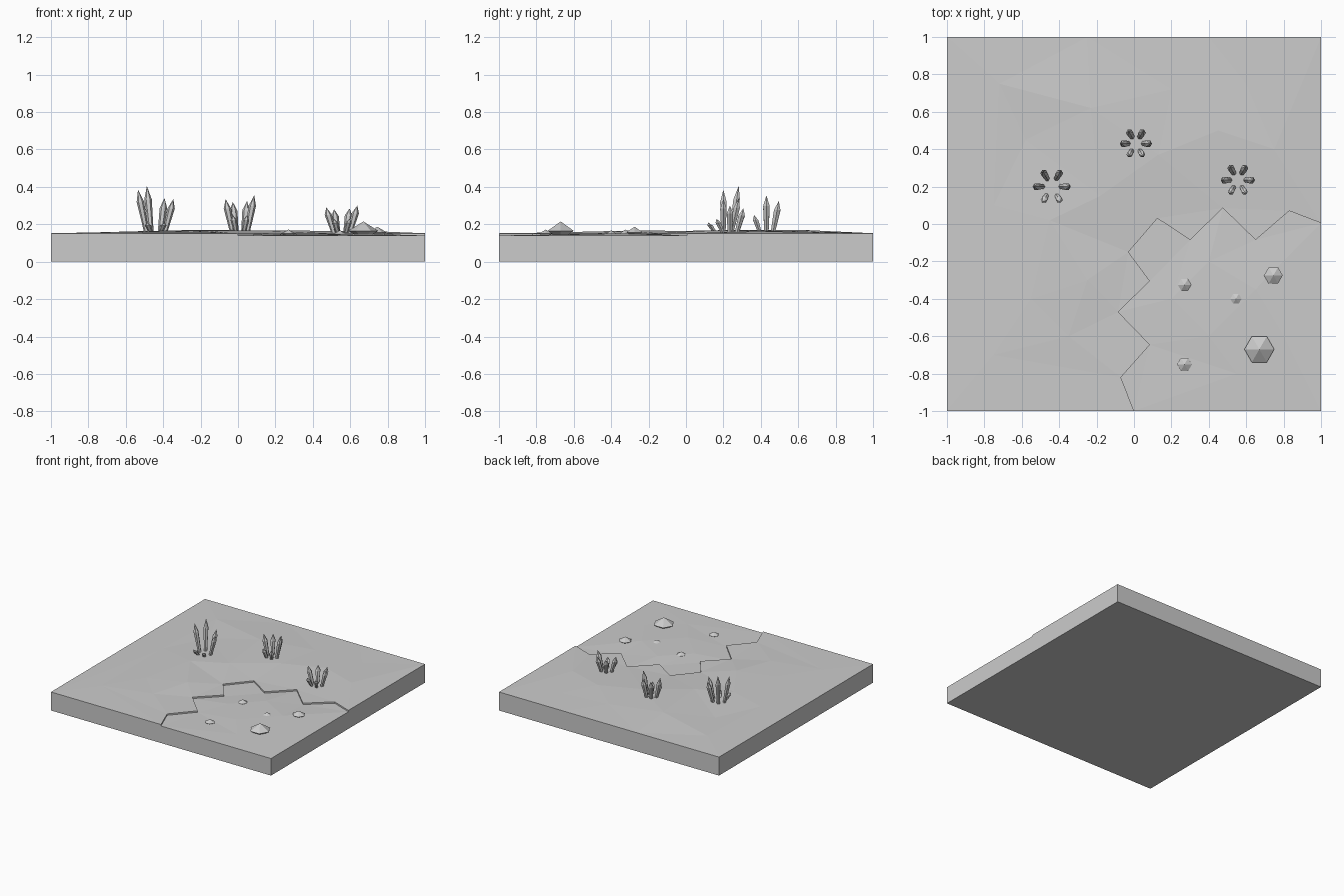
import bpy, bmesh
from math import cos, sin, radians
from mathutils import Vector
from mathutils.geometry import delaunay_2d_cdt

cube = bpy.data.objects.get("Cube")
if cube:
    bpy.data.objects.remove(cube)

stone = bpy.data.materials.new("grey_stone")
stone.use_nodes = True
GREY = (0.6, 0.6, 0.6, 1)
stone.diffuse_color = GREY
stone.node_tree.nodes["Principled BSDF"].inputs["Base Color"].default_value = GREY


def finish(name, bm):
    bmesh.ops.recalc_face_normals(bm, faces=bm.faces)
    mesh = bpy.data.meshes.new(name)
    bm.to_mesh(mesh)
    bm.free()
    mesh.materials.append(stone)
    obj = bpy.data.objects.new(name, mesh)
    bpy.context.collection.objects.link(obj)
    return obj


def terrain(name, outline, bumps, rim):
    """Faceted ground: triangulated top with raised points, walls and a floor."""
    n = len(outline)
    pts = [Vector(p) for p in outline] + [Vector(b[:2]) for b in bumps]
    heights = [rim] * n + [rim + b[2] / 1000 for b in bumps]
    co, _, tris, orig, _, _ = delaunay_2d_cdt(pts, [], [list(range(n))], 1, 1e-5)
    bm = bmesh.new()
    top = [bm.verts.new((c.x, c.y, heights[o[0]] if o else rim)) for c, o in zip(co, orig)]
    for t in tris:
        bm.faces.new([top[i] for i in t])
    at = {o: i for i, group in enumerate(orig) for o in group}
    ring = [top[at[i]] for i in range(n)]
    low = [bm.verts.new((v.co.x, v.co.y, 0)) for v in ring]
    for i in range(n):
        j = (i + 1) % n
        bm.faces.new((ring[i], ring[j], low[j], low[i]))
    bm.faces.new(low)
    return finish(name, bm)


def crystal(name, base, angle, height, spread, radius=0.02):
    """Six-sided shard, narrow at the foot, leaning outward to a point."""
    d = Vector((cos(angle), sin(angle), 0))
    side = Vector((-d.y, d.x, 0))
    bm = bmesh.new()
    rings = []
    for t, r, out in ((0, 0.65, 0.045), (0.72, 1.0, 0.078)):
        c = Vector(base) + d * out * spread + Vector((0, 0, height * t))
        rings.append([bm.verts.new(c + (d * cos(radians(60 * k)) + side * sin(radians(60 * k)))
                                   * r * radius) for k in range(6)])
    tip = bm.verts.new(Vector(base) + d * 0.09 * spread + Vector((0, 0, height)))
    foot, shoulder = rings
    for k in range(6):
        m = (k + 1) % 6
        bm.faces.new((foot[k], foot[m], shoulder[m], shoulder[k]))
        bm.faces.new((shoulder[k], shoulder[m], tip))
    bm.faces.new(foot)
    return finish(name, bm)


def rock(name, x, y, z, r, half_height):
    """Flattened double pyramid with six sides."""
    bm = bmesh.new()
    ring = [bm.verts.new((x + r * cos(radians(60 * k)), y + r * sin(radians(60 * k)), z))
            for k in range(6)]
    for s in (1, -1):
        apex = bm.verts.new((x, y, z + s * half_height))
        for k in range(6):
            bm.faces.new((ring[k], ring[(k + 1) % 6], apex))
    return finish(name, bm)


# Jagged step between the raised ground and the sunken corner
step = [(1, 0.005), (0.83, 0.07), (0.65, -0.085), (0.475, 0.085), (0.3, -0.085),
        (0.125, 0.03), (-0.03, -0.15), (0.085, -0.305), (-0.085, -0.47),
        (0.085, -0.645), (-0.07, -0.82), (0, -1)]

# Bumps are x, y and rise in thousandths
high_bumps = [(-0.58, 0.45, 2), (-0.23, 0.62, 18), (-0.72, 0.75, 5), (0.13, 0.37, 15),
              (0.2, 0.72, 8), (0.45, 0.5, 13), (0.75, 0.4, 10), (0.6, 0.75, 4),
              (-0.18, 0.15, 16), (-0.45, 0.02, 13), (-0.75, 0.1, 5), (-0.25, -0.3, 14),
              (-0.55, -0.4, 8), (-0.35, -0.6, 7), (-0.75, -0.7, 4)]
low_bumps = [(0.2, -0.4, 7), (0.4, -0.2, 9), (0.65, -0.35, 11), (0.4, -0.6, 9),
             (0.8, -0.6, 6), (0.55, -0.8, 4)]
terrain("raised_ground", step + [(-1, -1), (-1, 1), (-0.25, 1), (0.4, 1), (1, 1)], high_bumps, 0.152)
terrain("sunken_corner", step[::-1] + [(1, -1)][::-1], low_bumps, 0.14)

# Crystal clusters: centre, spread, tip heights counter-clockwise from +x
clusters = {
    "left": ((-0.44, 0.2), 1.05, (0.335, 0.34, 0.405, 0.385, 0.21, 0.21)),
    "middle": ((0.01, 0.43), 0.85, (0.355, 0.325, 0.32, 0.335, 0.25, 0.25)),
    "right": ((0.555, 0.235), 0.92, (0.3, 0.285, 0.28, 0.29, 0.23, 0.23)),
}
for label, ((x, y), spread, tips) in clusters.items():
    for k, tip in enumerate(tips):
        crystal(f"{label}_crystal_{k + 1}", (x, y, 0.15), radians(60 * k), tip - 0.15, spread,
                0.02 if tip > 0.26 else 0.017)

# Rocks in the sunken corner
for i, spec in enumerate([(0.67, -0.67, 0.165, 0.08, 0.05), (0.745, -0.275, 0.157, 0.05, 0.03),
                          (0.27, -0.325, 0.15, 0.036, 0.022), (0.545, -0.4, 0.151, 0.03, 0.017),
                          (0.27, -0.75, 0.15, 0.04, 0.022)]):
    rock(f"rock_{i + 1}", *spec)
